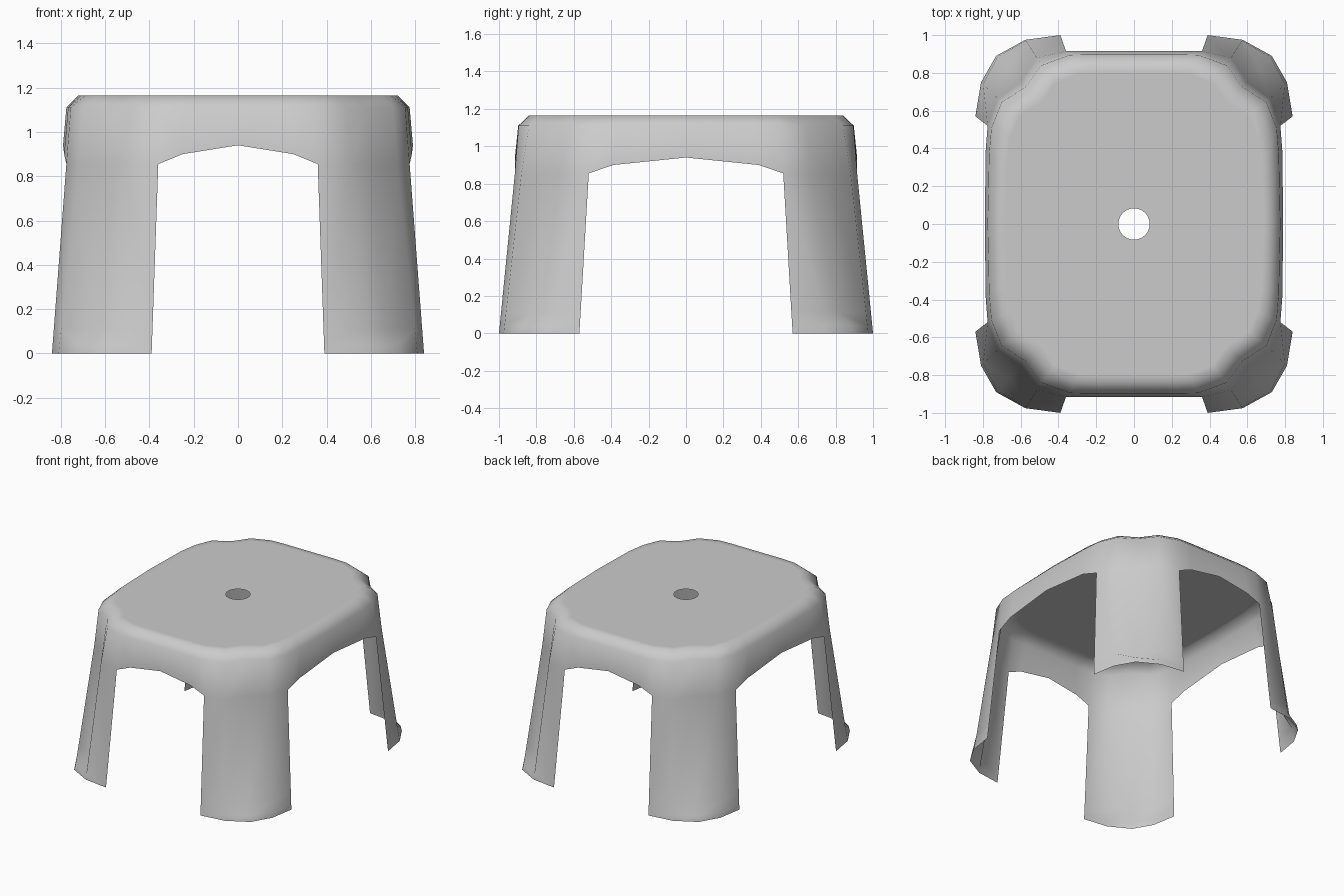
import bpy, bmesh
from math import sin, cos, pi
from mathutils import Vector

cube = bpy.data.objects.get("Cube")
if cube:
    bpy.data.objects.remove(cube)

plastic = bpy.data.materials.new("light grey plastic")
plastic.use_nodes = True
grey = (0.6, 0.6, 0.6, 1)
plastic.diffuse_color = grey
plastic.node_tree.nodes["Principled BSDF"].inputs["Base Color"].default_value = grey

# Outlines of one quarter, from the middle of the back to the middle of the side
arch_heights = [0.94, 0.90] + [0.855] * 5 + [0.90, 0.94]
rim = [(0, .915), (.25, .915), (.36, .915), (.515, .88), (.60, .75),
       (.72, .665), (.775, .52), (.785, .39), (.79, 0)]
shoulder = [(0, .897), (.23, .897), (.34, .895), (.49, .84), (.575, .725),
            (.70, .645), (.755, .51), (.767, .37), (.775, 0)]
seat_edge = [(0, .84), (.22, .84), (.31, .835), (.44, .785), (.52, .675),
             (.64, .60), (.69, .48), (.71, .35), (.72, 0)]
foot = [(.39, 1.0), (.575, .975), (.73, .89), (.81, .75), (.84, .57)]
LEG = slice(2, 7)
SEAT_Z, HOLE_R = 1.165, 0.083

bm = bmesh.new()


def row(points, z):
    heights = z if isinstance(z, list) else [z] * len(points)
    return [bm.verts.new((x, y, h)) for (x, y), h in zip(points, heights)]


def bridge(lower, upper):
    for i in range(len(lower) - 1):
        bm.faces.new((lower[i], upper[i], upper[i + 1], lower[i + 1]))


# Skirt, rounded shoulder and seat with a round centre hole
steps = len(rim) - 1
hole = [(HOLE_R * sin(i * pi / 2 / steps), HOLE_R * cos(i * pi / 2 / steps))
        for i in range(steps + 1)]
seat_flat = [(x * 0.95, y * 0.95) for x, y in seat_edge]
body = [row(rim, arch_heights), row(shoulder, 1.11), row(seat_edge, SEAT_Z),
        row(seat_flat, SEAT_Z), row(hole, SEAT_Z)]
for lower, upper in zip(body, body[1:]):
    bridge(lower, upper)


# Channelled leg that flares into a rounded foot
def leg_outline(z):
    t = z / 0.855
    return [Vector(a).lerp(Vector(b), t) for a, b in zip(foot, rim[LEG])]


ankle = leg_outline(0.11)
ankle[2] = Vector((.665, .82))
leg = [row(foot, 0), row(leg_outline(0.04), 0.04), row(ankle, 0.11), body[0][LEG]]
for lower, upper in zip(leg, leg[1:]):
    bridge(lower, upper)

mesh = bpy.data.meshes.new("stool_shell")
bm.to_mesh(mesh)
bm.free()
mesh.materials.append(plastic)
for poly in mesh.polygons:
    poly.use_smooth = True

stool = bpy.data.objects.new("stool_shell", mesh)
bpy.context.collection.objects.link(stool)

# Mirror the quarter across both axes
mirror = stool.modifiers.new("quarters", 'MIRROR')
mirror.use_axis = (True, True, False)
mirror.use_clip = True
mirror.merge_threshold = 0.001
